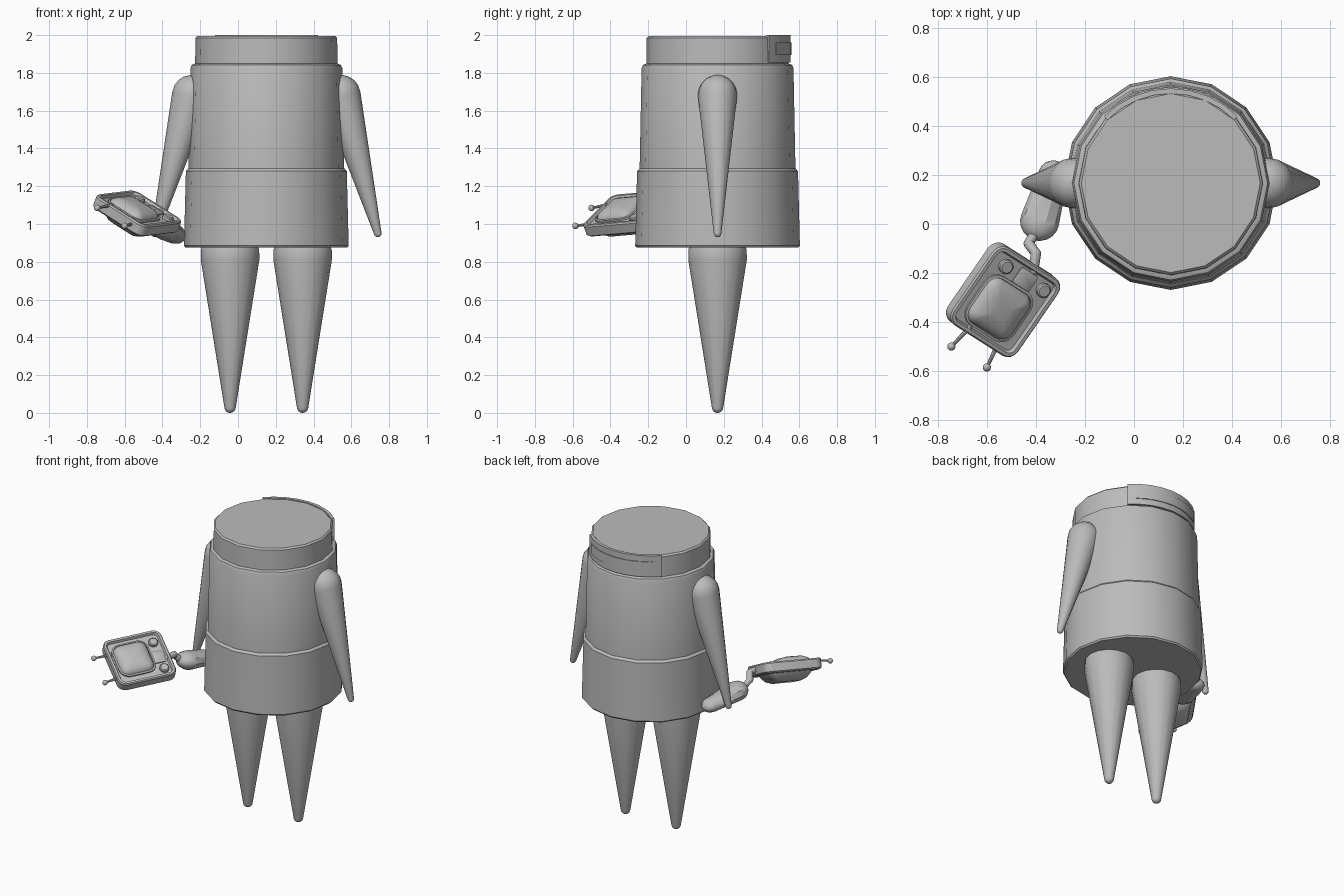
import bpy, bmesh, math
from mathutils import Vector, Matrix

cube = bpy.data.objects.get("Cube")
if cube:
    bpy.data.objects.remove(cube, do_unlink=True)

grey = bpy.data.materials.new("plain_grey")
grey.use_nodes = True
grey.diffuse_color = (0.5, 0.5, 0.5, 1)
grey.node_tree.nodes["Principled BSDF"].inputs["Base Color"].default_value = (0.5, 0.5, 0.5, 1)

MID = Vector((0.15, 0.167, 0))  # vertical axis of the body


def loft(name, rings, matrix, angle=35):
    """Skin closed rings of points, cap both ends, place by matrix."""
    bm = bmesh.new()
    rows = [[bm.verts.new(p) for p in ring] for ring in rings]
    n = len(rows[0])
    for a, b in zip(rows, rows[1:]):
        for i in range(n):
            j = (i + 1) % n
            bm.faces.new((a[i], a[j], b[j], b[i]))
    bm.faces.new(rows[0][::-1])
    bm.faces.new(rows[-1])
    bmesh.ops.recalc_face_normals(bm, faces=bm.faces)
    mesh = bpy.data.meshes.new(name)
    bm.to_mesh(mesh)
    bm.free()
    mesh.materials.append(grey)
    ob = bpy.data.objects.new(name, mesh)
    ob.matrix_world = matrix
    bpy.context.collection.objects.link(ob)
    bpy.ops.object.select_all(action='DESELECT')
    ob.select_set(True)
    bpy.context.view_layer.objects.active = ob
    bpy.ops.object.shade_smooth_by_angle(angle=math.radians(angle))
    return ob


def lathe(name, profile, matrix, sides=16):
    turns = [math.tau * i / sides for i in range(sides)]
    return loft(name, [[(r * math.cos(t), r * math.sin(t), z) for t in turns]
                       for r, z in profile], matrix)


def rounded_cone(name, start, r0, end, r1, flat=1.0, sides=16, steps=5):
    """Tapered limb with a ball at either end."""
    start, end = Vector(start), Vector(end)
    axis = end - start
    length = axis.length
    tilt = math.asin((r0 - r1) / length)  # where the cone touches the balls
    profile = []
    for r, z, lo, hi in ((r0, 0, -math.pi / 2, tilt), (r1, length, tilt, math.pi / 2)):
        for k in range(steps + 1):
            a = lo + (hi - lo) * k / steps
            profile.append((max(r * math.cos(a), r * 0.04), z + r * math.sin(a)))
    place = Matrix.Translation(start) @ axis.to_track_quat('Z', 'Y').to_matrix().to_4x4()
    return lathe(name, profile, place @ Matrix.Diagonal((1, flat, 1, 1)), sides)


def stack(name, width, height, corner, layers, matrix):
    """Rounded rectangle layers given as (inset, depth)."""
    rings = []
    for inset, depth in layers:
        r = max(corner - inset, 0.008)
        ring = []
        for q, (sx, sy) in enumerate(((1, 1), (-1, 1), (-1, -1), (1, -1))):
            for k in range(5):
                a = math.pi / 2 * (q + k / 4)
                ring.append((sx * (width / 2 - inset - r) + r * math.cos(a),
                             sy * (height / 2 - inset - r) + r * math.sin(a), depth))
        rings.append(ring)
    return loft(name, rings, matrix)


# Body: skirt, torso and head drums
at_body = Matrix.Translation(MID)
lathe("skirt", [(0.428, 0.875), (0.436, 0.885), (0.426, 1.28), (0.412, 1.295)], at_body)
lathe("torso", [(0.413, 1.27), (0.402, 1.825), (0.395, 1.842), (0.375, 1.85)], at_body)
lathe("head", [(0.377, 1.84), (0.375, 1.985), (0.365, 1.995)], at_body)


# Curved plates on the back of the head
def back_plate(name, half_angle, inner, outer, low, high):
    rings = []
    for k in range(9):
        a = math.radians(90 - half_angle + half_angle * k / 4)
        rings.append([(r * math.cos(a), r * math.sin(a), z)
                      for r, z in ((inner, low), (outer, low), (outer, high), (inner, high))])
    loft(name, rings, at_body)


back_plate("back_band", 45, 0.365, 0.386, 1.855, 2.0)
back_plate("back_strip", 37, 0.38, 0.391, 1.895, 1.96)

# Limbs, mirrored about the body axis
for side, label in ((1, "left"), (-1, "right")):
    def limb(part, x0, z0, r0, x1, z1, r1):
        rounded_cone(label + part, MID + Vector((side * x0, 0, z0)), r0,
                     MID + Vector((side * x1, 0, z1)), r1)
    limb("_arm", 0.395, 1.685, 0.104, 0.59, 0.95, 0.02)
    limb("_leg", 0.192, 0.835, 0.157, 0.192, 0.03, 0.03)

# Hand and bent wrist that hold the television
rounded_cone("hand", (-0.33, 0.2, 0.94), 0.06, (-0.385, 0.01, 0.975), 0.08, flat=0.75, sides=10)
joints = [(-0.4, -0.03, 0.98), (-0.43, -0.08, 1.03), (-0.4, -0.12, 1.06), (-0.41, -0.19, 1.06)]
for i, (a, b) in enumerate(zip(joints, joints[1:])):
    rounded_cone("wrist_%d" % (i + 1), a, 0.021, b, 0.02, sides=10, steps=3)

# Television frame: x across, y up its face, z out of the face
across = Vector((0.74, -0.47, -0.47)).normalized()
out = across.cross(Vector((0.5, 0.86, 0.11))).normalized()
up = out.cross(across)
tv = Matrix((across, up, out)).transposed().to_4x4()
tv.translation = (-0.522, -0.32, 1.085)

stack("tv_case", 0.36, 0.385, 0.05,
      [(0.012, -0.07), (0, -0.06), (0, -0.008), (0.006, 0), (0.02, 0), (0.027, -0.016)], tv)
stack("tv_back_bulge", 0.29, 0.3, 0.07,
      [(0, -0.065), (0.015, -0.085), (0.04, -0.11), (0.075, -0.125)], tv)
stack("tv_screen", 0.25, 0.24, 0.06,
      [(0, -0.018), (0, -0.006), (0.01, -0.004), (0.012, -0.01), (0.018, 0.005),
       (0.035, 0.018), (0.06, 0.027), (0.09, 0.031)],
      tv @ Matrix.Translation((-0.005, -0.037, 0)))
stack("tv_panel", 0.09, 0.075, 0.01, [(0, -0.02), (0, -0.01), (0.004, -0.007)],
      tv @ Matrix.Translation((0.02, 0.12, 0)))
for i, x in enumerate((-0.09, 0.115)):
    lathe("tv_knob_%d" % (i + 1), [(0.03, -0.02), (0.03, 0), (0.024, 0.005)],
          tv @ Matrix.Translation((x, 0.123, 0)), 12)

# Antennas on the far edge
for i, (base, tip) in enumerate((((-0.67, -0.42, 1.1), (-0.745, -0.5, 1.085)),
                                 ((-0.56, -0.5, 1.0), (-0.6, -0.585, 0.99)))):
    rounded_cone("antenna_rod_%d" % (i + 1), base, 0.01, tip, 0.006, sides=8, steps=2)
    lathe("antenna_ball_%d" % (i + 1),
          [(max(0.017 * math.sin(math.pi * k / 8), 0.001), -0.017 * math.cos(math.pi * k / 8))
           for k in range(9)], Matrix.Translation(tip), 12)
